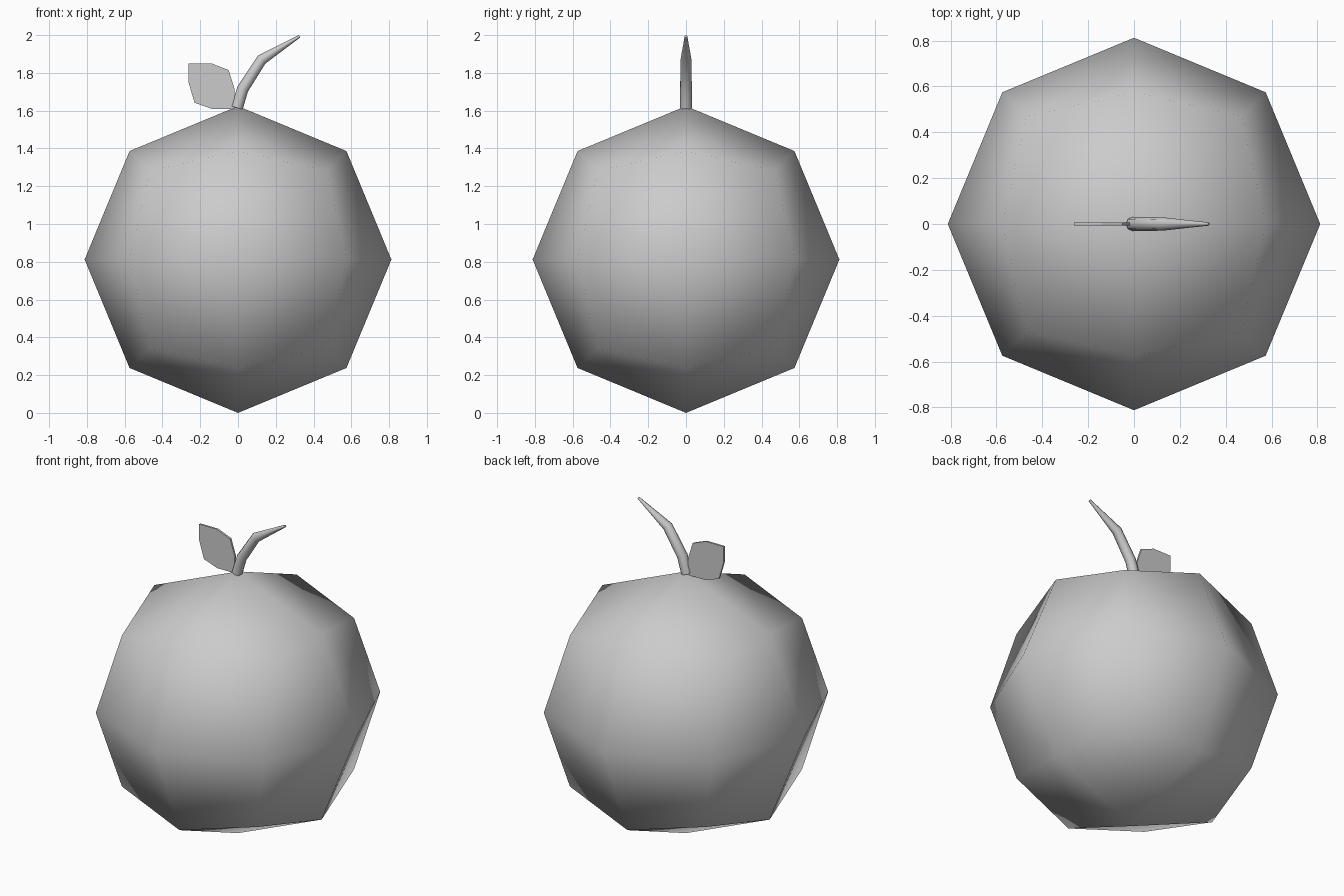
import bpy, bmesh, math
from mathutils import Vector

if "Cube" in bpy.data.objects:
    bpy.data.objects.remove(bpy.data.objects["Cube"])

R = 0.812


def finish(name, bm, smooth_angle=None):
    bmesh.ops.recalc_face_normals(bm, faces=bm.faces)
    me = bpy.data.meshes.new(name)
    bm.to_mesh(me)
    bm.free()
    ob = bpy.data.objects.new(name, me)
    bpy.context.collection.objects.link(ob)
    if smooth_angle is not None:
        bpy.ops.object.select_all(action='DESELECT')
        ob.select_set(True)
        bpy.context.view_layer.objects.active = ob
        bpy.ops.object.shade_smooth_by_angle(angle=math.radians(smooth_angle))
    return ob


# Fruit body: cube divided once and pushed out to a sphere
bm = bmesh.new()
bmesh.ops.create_cube(bm, size=2)
bmesh.ops.subdivide_edges(bm, edges=bm.edges[:], cuts=1, use_grid_fill=True)
for f in bm.faces[:]:
    a, b = [v for v in f.verts if sum(abs(c) > 0.5 for c in v.co) == 2]
    bmesh.utils.face_split(f, a, b)
for v in bm.verts:
    v.co = v.co.normalized() * R + Vector((0, 0, R))
finish("fruit_body", bm, 80)

# Stem: round tube along a bent path, tapering to the tip
path = [(-0.005, 1.615, 0.031), (0.025, 1.715, 0.031),
        (0.125, 1.87, 0.029), (0.326, 1.994, 0.007)]
SIDES = 8
pts = [Vector((x, 0, z)) for x, z, _ in path]
bm = bmesh.new()
rings = []
for i, p in enumerate(pts):
    d = (pts[min(i + 1, len(pts) - 1)] - pts[max(i - 1, 0)]).normalized()
    side = Vector((0, 1, 0))
    up = d.cross(side)
    r = path[i][2]
    rings.append([bm.verts.new(p + r * (side * math.cos(t) + up * math.sin(t)))
                  for t in (2 * math.pi * k / SIDES for k in range(SIDES))])
for lo, hi in zip(rings, rings[1:]):
    for k in range(SIDES):
        n = (k + 1) % SIDES
        bm.faces.new((lo[k], lo[n], hi[n], hi[k]))
bm.faces.new(rings[0])
bm.faces.new(rings[-1])
finish("stem", bm, 50)

# Leaf: thin flat plate beside the stem
outline = [(-0.262, 1.85), (-0.14, 1.85), (-0.05, 1.815), (-0.018, 1.715),
           (-0.02, 1.61), (-0.14, 1.61), (-0.23, 1.642), (-0.262, 1.75)]
bm = bmesh.new()
face = bm.faces.new([bm.verts.new((x, -0.006, z)) for x, z in outline])
ext = bmesh.ops.extrude_face_region(bm, geom=[face], use_keep_orig=True)
for v in ext["geom"]:
    if isinstance(v, bmesh.types.BMVert):
        v.co.y += 0.012
finish("leaf", bm)
